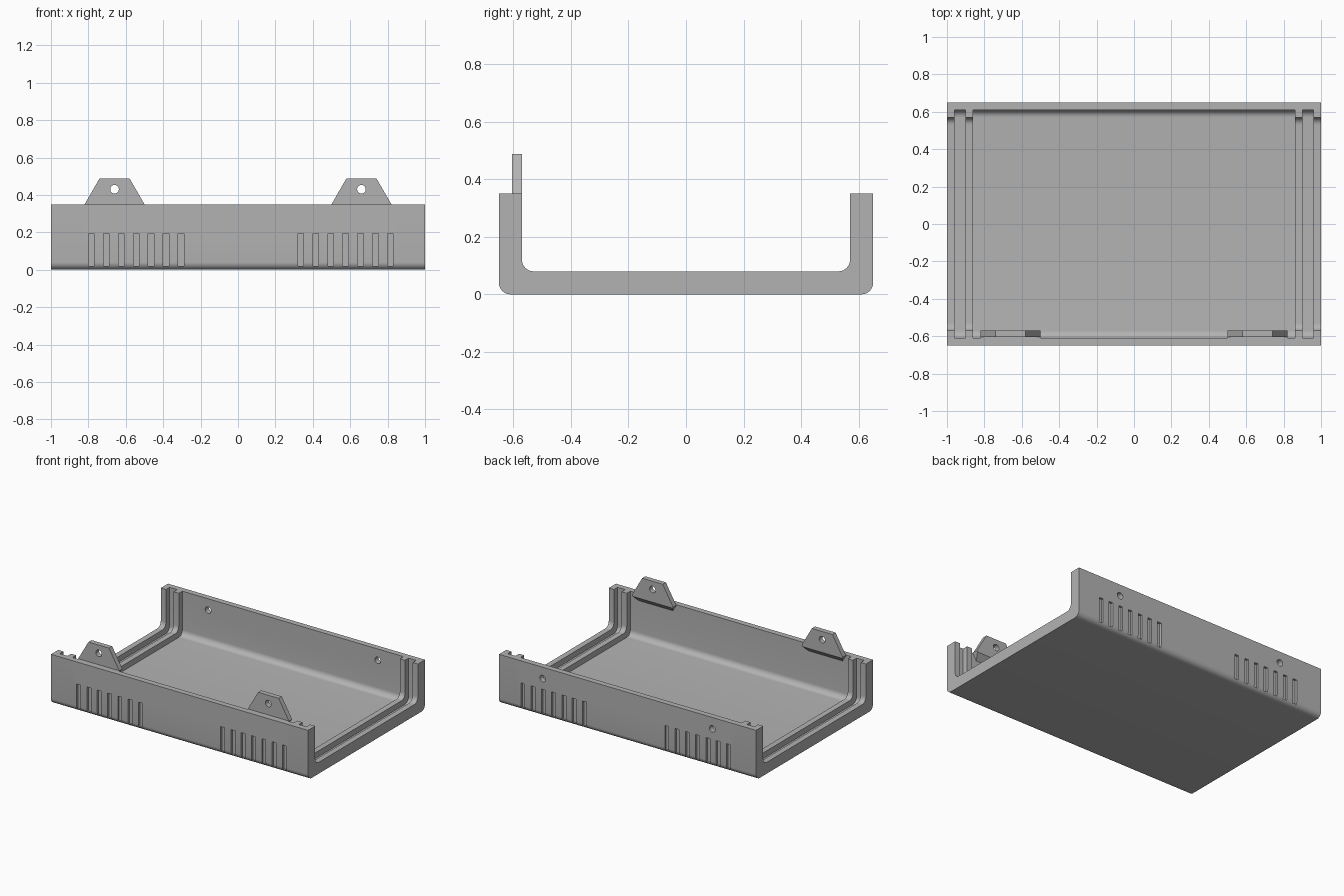
import bpy, bmesh, math
from mathutils import Matrix, Vector

cube = bpy.data.objects.get("Cube")
if cube:
    bpy.data.objects.remove(cube, do_unlink=True)

W, H, R, THIN, THICK = 0.65, 0.35, 0.04, 0.04, 0.08

plastic = bpy.data.materials.new("grey_plastic")
plastic.use_nodes = True
colour = (0.45, 0.45, 0.45, 1)
plastic.diffuse_color = colour
for node in plastic.node_tree.nodes:
    if node.type == 'BSDF_PRINCIPLED':
        node.inputs["Base Color"].default_value = colour


def to_object(bm, name):
    bmesh.ops.recalc_face_normals(bm, faces=bm.faces[:])
    mesh = bpy.data.meshes.new(name)
    bm.to_mesh(mesh)
    bm.free()
    mesh.materials.append(plastic)
    ob = bpy.data.objects.new(name, mesh)
    bpy.context.collection.objects.link(ob)
    return ob


def add_box(bm, x0, x1, y0, y1, z0, z1):
    place = Matrix.Translation(((x0 + x1) / 2, (y0 + y1) / 2, (z0 + z1) / 2))
    size = Matrix.Diagonal((x1 - x0, y1 - y0, z1 - z0, 1))
    bmesh.ops.create_cube(bm, size=1, matrix=place @ size)


def add_cylinder(bm, x, y, z, radius, depth, sides):
    turn = Matrix.Rotation(math.pi / 2, 4, 'X')
    bmesh.ops.create_cone(bm, cap_ends=True, segments=sides, radius1=radius, radius2=radius,
                          depth=depth, matrix=Matrix.Translation((x, y, z)) @ turn)


def activate(ob):
    bpy.ops.object.select_all(action='DESELECT')
    ob.select_set(True)
    bpy.context.view_layer.objects.active = ob


def cut(ob, bm):
    cutter = to_object(bm, "cutter")
    cutter.hide_render = True
    activate(ob)
    mod = ob.modifiers.new("cut", 'BOOLEAN')
    mod.operation, mod.solver, mod.object = 'DIFFERENCE', 'EXACT', cutter
    bpy.ops.object.modifier_apply(modifier=mod.name)
    bpy.data.objects.remove(cutter, do_unlink=True)


def arc(cy, cz, start, end, steps=8):
    angles = [math.radians(start + (end - start) * i / steps) for i in range(steps + 1)]
    return [(cy + R * math.cos(a), cz + R * math.sin(a)) for a in angles]


def u_section(t):
    # U-shaped cross-section with wall thickness t
    o, i = W - R, W - t - R
    return ([(-W, H)] + arc(-o, R, 180, 270) + arc(o, R, 270, 360) + [(W, H)]
            + [(W - t, H)] + arc(i, t + R, 360, 270) + arc(-i, t + R, 270, 180) + [(t - W, H)])


# Tray: lofted U section, thickened into two panel rails at each end
half = [(-1, THICK), (-0.96, THICK), (-0.96, THIN), (-0.90, THIN),
        (-0.90, THICK), (-0.86, THICK), (-0.86, THIN)]
stations = half + [(-x, t) for x, t in reversed(half)]
bm = bmesh.new()
rings = [[bm.verts.new((x, y, z)) for y, z in u_section(t)] for x, t in stations]
for a, b in zip(rings, rings[1:]):
    for k in range(len(a)):
        n = (k + 1) % len(a)
        bm.faces.new((a[k], a[n], b[n], b[k]))
bm.faces.new(rings[0])
bm.faces.new(rings[-1])
bmesh.ops.remove_doubles(bm, verts=bm.verts[:], dist=0.0001)
tray = to_object(bm, "tray_shell")

# Blind decorative slots on both long walls, screw holes in the back wall
bm = bmesh.new()
for start in (-0.80, 0.32):
    for i in range(7):
        x = start + 0.08 * i
        for s in (-1, 1):
            ys = sorted((s * (W - 0.016), s * (W + 0.05)))
            add_box(bm, x, x + 0.03, *ys, 0.02, 0.195)
for x in (-0.66, 0.66):
    add_cylinder(bm, x, W, 0.27, 0.023, 0.3, 24)
cut(tray, bm)

# Fixing tabs: hexagonal plates with a sloped underside, on the front wall
tabs = []
for side, x in (("right", -0.66), ("left", 0.66)):
    bm = bmesh.new()
    add_cylinder(bm, 0, -0.595, 0, 0.16, 0.05, 6)
    # put two of the corners on the horizontal axis
    if max(v.co.x for v in bm.verts) < 0.15:
        bmesh.ops.rotate(bm, verts=bm.verts[:], cent=(0, 0, 0),
                         matrix=Matrix.Rotation(math.pi / 6, 3, 'Y'))
    bmesh.ops.translate(bm, verts=bm.verts[:], vec=(x, 0, H))
    res = bmesh.ops.bisect_plane(bm, geom=bm.verts[:] + bm.edges[:] + bm.faces[:],
                                 plane_co=(0, -0.57, H - 0.009),
                                 plane_no=Vector((0, 1, -1)).normalized(), clear_outer=True)
    bmesh.ops.holes_fill(bm, edges=[e for e in bm.edges if e.is_boundary])
    tab = to_object(bm, side + "_fixing_tab")
    # clearance behind the upper half, and the screw hole
    bm = bmesh.new()
    add_box(bm, x - 0.3, x + 0.3, -0.75, -0.605, H, H + 0.3)
    cut(tab, bm)
    bm = bmesh.new()
    add_cylinder(bm, x, -0.59, H + 0.08, 0.023, 0.2, 24)
    cut(tab, bm)
    tabs.append(tab)

for ob in [tray] + tabs:
    activate(ob)
    bpy.ops.object.shade_smooth_by_angle(angle=math.radians(30))
